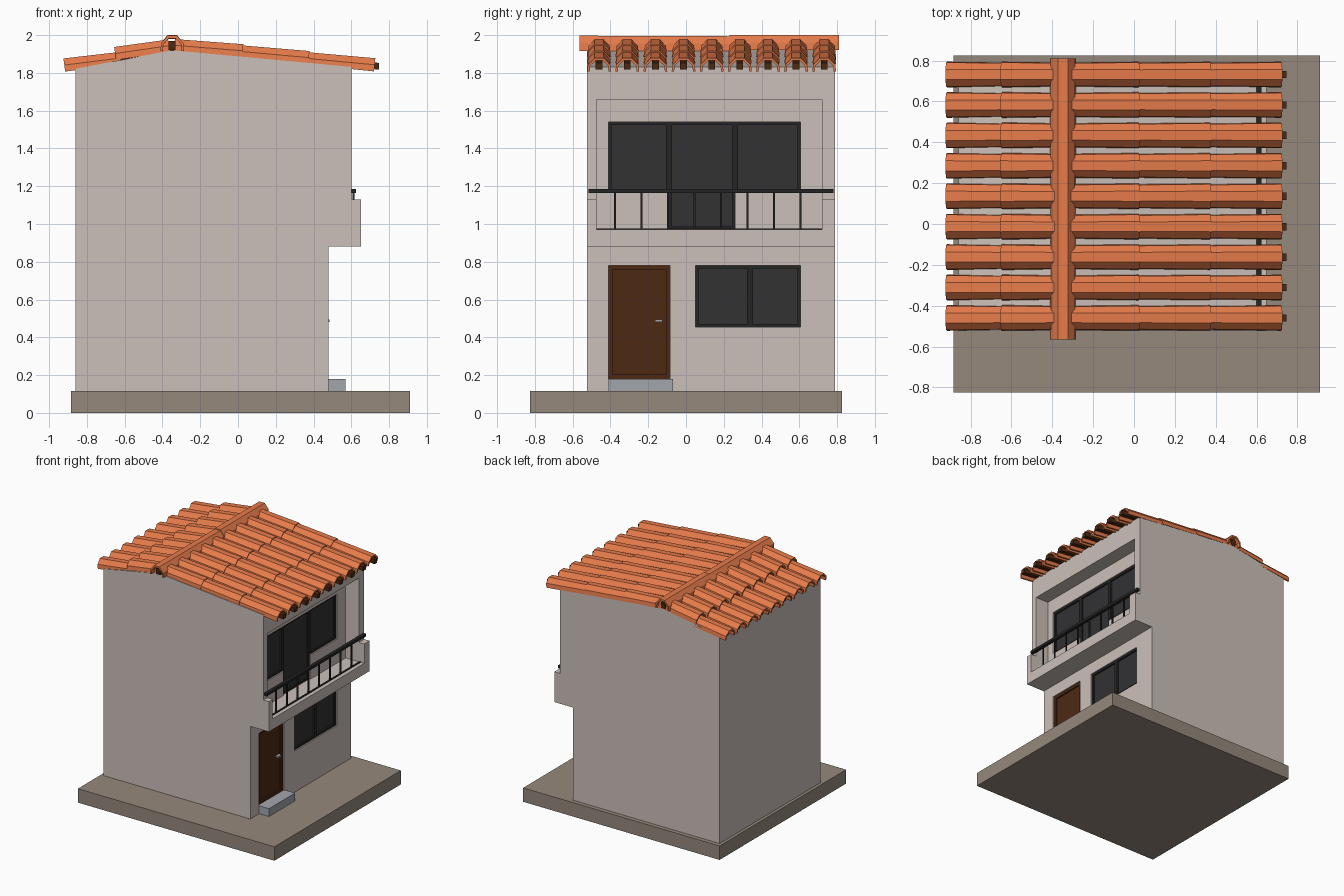
import bpy, bmesh
from mathutils import Vector

if "Cube" in bpy.data.objects:
    bpy.data.objects.remove(bpy.data.objects["Cube"])


def material(name, rgb):
    m = bpy.data.materials.new(name)
    m.diffuse_color = (*rgb, 1)
    m.use_nodes = True
    m.node_tree.nodes["Principled BSDF"].inputs["Base Color"].default_value = m.diffuse_color
    return m


WALL = material("plaster", (0.60, 0.53, 0.49))
BASE = material("earth", (0.30, 0.25, 0.20))
CLAY = material("clay", (0.80, 0.20, 0.07))
WOOD = material("wood", (0.075, 0.022, 0.006))
DARK = material("dark_metal", (0.018, 0.018, 0.018))
GLASS = material("dark_glass", (0.032, 0.032, 0.034))
STONE = material("stone", (0.36, 0.39, 0.42))


def finish(bm, name, mat):
    bmesh.ops.recalc_face_normals(bm, faces=bm.faces)
    me = bpy.data.meshes.new(name)
    bm.to_mesh(me)
    bm.free()
    ob = bpy.data.objects.new(name, me)
    bpy.context.collection.objects.link(ob)
    if mat:
        me.materials.append(mat)
    return ob


def loft(bm, a, b, split_caps=False):
    """Join two matching closed rings; split_caps suits arch-shaped shells."""
    va, vb = [bm.verts.new(p) for p in a], [bm.verts.new(p) for p in b]
    n = len(a)
    for i in range(n):
        j = (i + 1) % n
        bm.faces.new((va[i], va[j], vb[j], vb[i]))
    for v in (va, vb):
        if split_caps:
            for i in range(n // 2 - 1):
                bm.faces.new((v[i], v[i + 1], v[n - 2 - i], v[n - 1 - i]))
        else:
            bm.faces.new(v)


def add_box(bm, x, y, z):
    loft(bm, [(x[0], y[i], z[j]) for i, j in ((0, 0), (1, 0), (1, 1), (0, 1))],
         [(x[1], y[i], z[j]) for i, j in ((0, 0), (1, 0), (1, 1), (0, 1))])


def boxes(name, mat, *items):
    bm = bmesh.new()
    for it in items:
        add_box(bm, *it)
    return finish(bm, name, mat)


def add_tile(bm, p, q, scale_p=1.0, scale_q=1.0, height=0.07):
    """Faceted arch tile swept from p to q."""
    half = [(0.063, 0), (0.059, 0.5), (0.025, 1)]
    inner = [(0.050, 0), (0.047, 0.43), (0.019, 0.82)]
    ring = [(-u, v) for u, v in half] + half[::-1] + inner + [(-u, v) for u, v in inner[::-1]]
    p, q = Vector(p), Vector(q)
    d = (q - p).normalized()
    side = d.cross(Vector((0, 0, 1))).normalized()
    up = side.cross(d)
    a, b = ([c + side * u * s + up * v * height * s for u, v in ring]
            for c, s in ((p, scale_p), (q, scale_q)))
    loft(bm, a, b, True)


# Ground slab and door step
boxes("ground_slab", BASE, ((-0.885, 0.91), (-0.825, 0.825), (0, 0.115)))
boxes("door_step", STONE, ((0.47, 0.57), (-0.41, -0.07), (0.115, 0.18)))

# House body: side profile extruded along y
Y0, Y1 = -0.525, 0.79
profile = [(-0.86, 0.115), (0.48, 0.115), (0.48, 0.88), (0.65, 0.88), (0.65, 1.13),
           (0.60, 1.13), (0.60, 1.832), (-0.35, 1.92), (-0.86, 1.822)]
bm = bmesh.new()
loft(bm, [(x, Y0, z) for x, z in profile], [(x, Y1, z) for x, z in profile])
house = finish(bm, "house_walls", WALL)

# Balcony recess, window and door openings
cuts = [((0.48, 0.8), (-0.475, 0.72), (0.97, 1.66)),
        ((0.45, 0.55), (-0.41, 0.605), (1.17, 1.54)),
        ((0.45, 0.55), (-0.09, 0.26), (0.97, 1.30)),
        ((0.45, 0.55), (0.05, 0.605), (0.455, 0.78)),
        ((0.45, 0.55), (-0.41, -0.085), (0.18, 0.78))]
for c in cuts:
    cutter = boxes("opening_cutter", None, c)
    cutter.hide_render = True
    mod = house.modifiers.new("opening", 'BOOLEAN')
    mod.operation, mod.solver, mod.object = 'DIFFERENCE', 'EXACT', cutter
    bpy.context.view_layer.objects.active = house
    bpy.ops.object.modifier_apply(modifier=mod.name)
    bpy.data.objects.remove(cutter)


# Framed panels filling the openings
def panel(name, y, z, frame_mat, fill_mat, w=0.016):
    x = (0.45, 0.47)
    boxes(name + "_frame", frame_mat,
          (x, (y[0], y[0] + w), z), (x, (y[1] - w, y[1]), z),
          (x, (y[0] + w, y[1] - w), (z[0], z[0] + w)),
          (x, (y[0] + w, y[1] - w), (z[1] - w, z[1])))
    boxes(name + "_pane", fill_mat, ((0.445, 0.458), (y[0] + w, y[1] - w), (z[0] + w, z[1] - w)))


panel("upper_left_window", (-0.41, -0.09), (1.17, 1.54), DARK, GLASS)
panel("balcony_door", (-0.09, 0.26), (0.97, 1.54), DARK, GLASS)
panel("upper_right_window", (0.26, 0.605), (1.17, 1.54), DARK, GLASS)
panel("lower_window_left", (0.05, 0.34), (0.455, 0.78), DARK, GLASS)
panel("lower_window_right", (0.34, 0.605), (0.455, 0.78), DARK, GLASS)
panel("front_door", (-0.41, -0.085), (0.18, 0.78), WOOD, WOOD, 0.022)
boxes("door_handle", STONE, ((0.455, 0.485), (-0.165, -0.125), (0.48, 0.494)))

# Balcony railing
boxes("balcony_top_rail", DARK, ((0.598, 0.625), (-0.515, 0.78), (1.163, 1.185)))
boxes("balcony_bottom_rail", DARK, ((0.605, 0.618), (-0.475, 0.72), (0.966, 0.976)))
boxes("balcony_balusters", DARK,
      *[((0.606, 0.617), (y - 0.005, y + 0.005), (0.97, 1.165))
        for y in (-0.375 + 0.1403 * i for i in range(8))])

# Roof tiles and rafters, one row per column
rows = [-0.46 + 0.149 * i for i in range(9)]
back = [((-0.915, 1.807), (-0.62, 1.846)), ((-0.645, 1.868), (-0.36, 1.912))]
front = [((0.72, 1.808), (0.345, 1.846)), ((0.372, 1.846), (0.0, 1.882)),
         ((0.022, 1.882), (-0.34, 1.914))]
for name, tiles in (("back_roof_tiles", back), ("front_roof_tiles", front)):
    bm = bmesh.new()
    for y in rows:
        for (xa, za), (xb, zb) in tiles:
            add_tile(bm, (xa, y, za), (xb, y, zb), 1.0, 0.93)
    finish(bm, name, CLAY)

for name, (xe, ze) in (("front_rafters", (0.747, 1.817)), ("back_rafters", (-0.89, 1.815))):
    bm = bmesh.new()
    for y in rows:
        section = lambda x, z: [(x, y - 0.018, z), (x, y + 0.018, z),
                                (x, y + 0.018, z + 0.036), (x, y - 0.018, z + 0.036)]
        loft(bm, section(xe, ze), section(-0.35, 1.918))
    finish(bm, name, WOOD)

# Ridge beam and ridge tiles
boxes("ridge_beam", WOOD, ((-0.367, -0.33), (-0.545, 0.795), (1.92, 1.968)))
bm = bmesh.new()
add_tile(bm, (-0.348, -0.565, 1.917), (-0.348, 0.26, 1.917), 1.0, 0.96, 0.08)
add_tile(bm, (-0.348, 0.23, 1.92), (-0.348, 0.81, 1.92), 1.0, 1.0, 0.08)
finish(bm, "ridge_tiles", CLAY)
